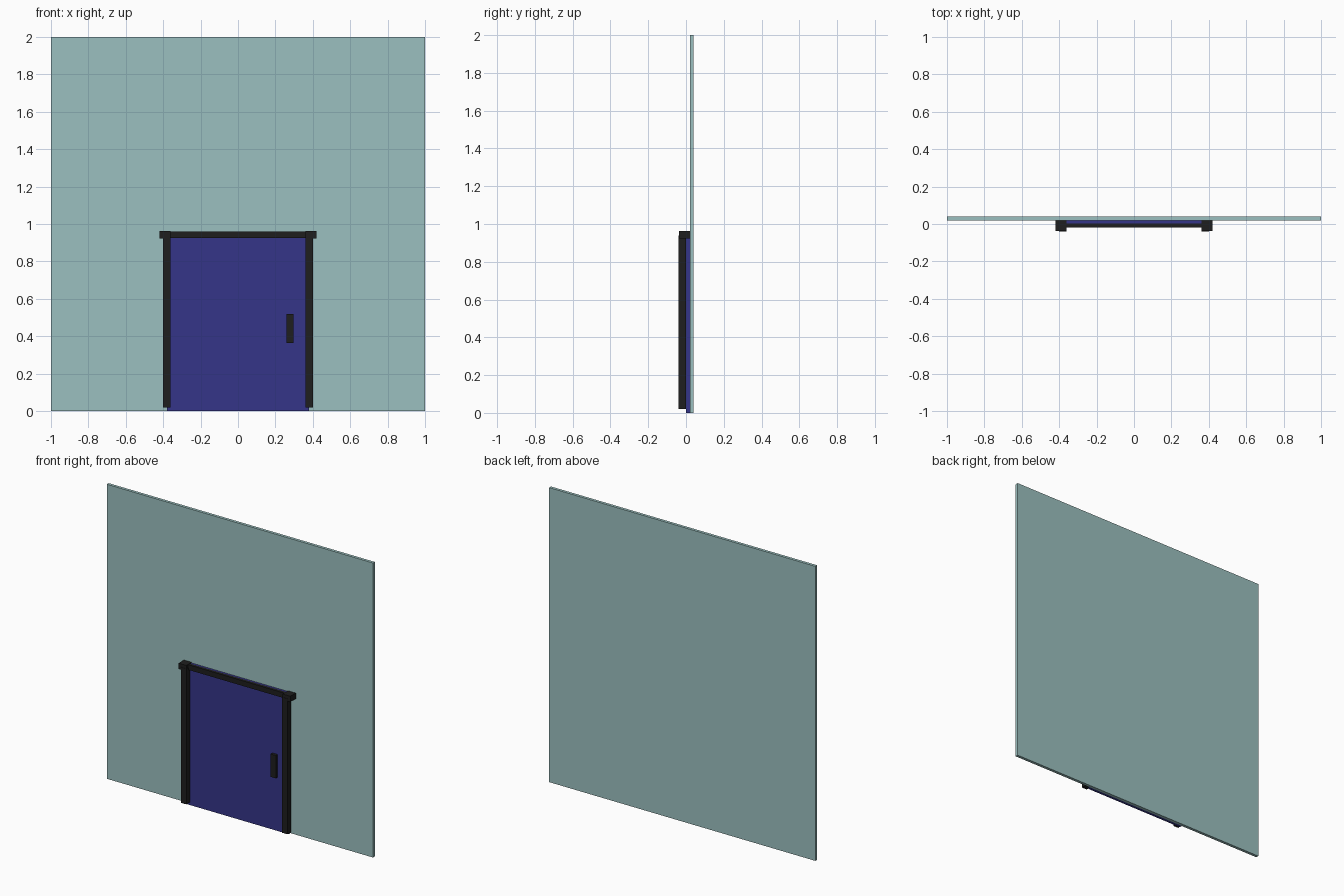
import bpy
import bmesh
from mathutils import Vector

old = bpy.data.objects.get("Cube")
if old:
    bpy.data.objects.remove(old, do_unlink=True)


def material(name, rgb):
    mat = bpy.data.materials.new(name)
    mat.use_nodes = True
    mat.diffuse_color = (*rgb, 1)
    mat.node_tree.nodes["Principled BSDF"].inputs["Base Color"].default_value = (*rgb, 1)
    return mat


TEAL = material("pale_teal", (0.33, 0.53, 0.525))
BLUE = material("deep_blue", (0.035, 0.035, 0.25))
BLACK = material("soft_black", (0.013, 0.013, 0.013))


def box(name, x, y, z, mat):
    """Box spanning the given (min, max) range on each axis."""
    bm = bmesh.new()
    bmesh.ops.create_cube(bm, size=1)
    low, high = Vector((x[0], y[0], z[0])), Vector((x[1], y[1], z[1]))
    bmesh.ops.scale(bm, vec=high - low, verts=bm.verts)
    bmesh.ops.translate(bm, vec=(low + high) / 2, verts=bm.verts)
    mesh = bpy.data.meshes.new(name)
    bm.to_mesh(mesh)
    bm.free()
    mesh.materials.append(mat)
    obj = bpy.data.objects.new(name, mesh)
    bpy.context.collection.objects.link(obj)
    return obj


# Wall and the door panel on its front
box("wall", (-1, 1), (0.02, 0.04), (0, 2), TEAL)
box("door_panel", (-0.38, 0.38), (0, 0.02), (0, 0.957), BLUE)

# Frame: top beam, and a post with a corner cap on each side
box("top_beam", (-0.37, 0.37), (-0.018, 0.002), (0.925, 0.96), BLACK)
for side, s in (("left", 1), ("right", -1)):
    box(side + "_post", sorted((s * 0.36, s * 0.40)), (-0.04, 0), (0.02, 0.94), BLACK)
    box(side + "_cap", sorted((s * 0.362, s * 0.42)), (-0.038, 0.02), (0.923, 0.962), BLACK)

# Handle
box("door_handle", (0.26, 0.298), (-0.02, 0), (0.365, 0.52), BLACK)
